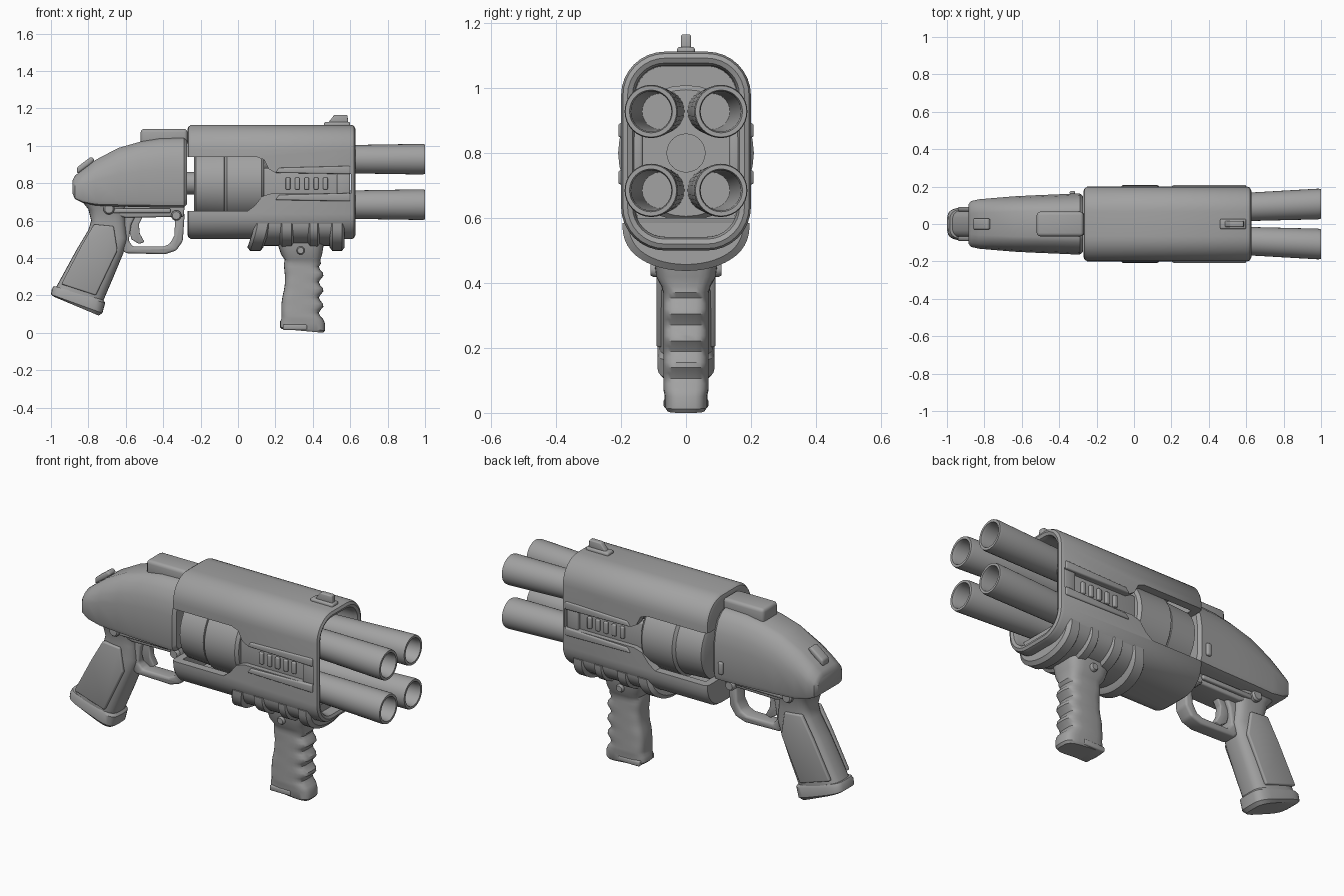
import bpy, bmesh, math
from mathutils import Vector

mat = bpy.data.materials.new("gunmetal_grey")
mat.diffuse_color = (0.36, 0.36, 0.36, 1)


def finish(name, bm, bevel=0.0, cutter=None, angle=35):
    bmesh.ops.recalc_face_normals(bm, faces=bm.faces)
    me = bpy.data.meshes.new(name)
    bm.to_mesh(me)
    bm.free()
    ob = bpy.data.objects.new(name, me)
    bpy.context.collection.objects.link(ob)
    me.materials.append(mat)
    bpy.ops.object.select_all(action='DESELECT')
    ob.select_set(True)
    bpy.context.view_layer.objects.active = ob
    if cutter:
        m = ob.modifiers.new("cut", 'BOOLEAN')
        m.object, m.operation, m.solver = cutter, 'DIFFERENCE', 'EXACT'
        bpy.ops.object.modifier_apply(modifier="cut")
    if bevel:
        m = ob.modifiers.new("bevel", 'BEVEL')
        m.width, m.segments, m.limit_method = bevel, 3, 'ANGLE'
        bpy.ops.object.modifier_apply(modifier="bevel")
    bpy.ops.object.shade_smooth_by_angle(angle=math.radians(angle))
    return ob


def loft(name, rings, **kw):
    """Skin a list of equal-length point rings and cap both ends."""
    bm = bmesh.new()
    vs = [[bm.verts.new(p) for p in r] for r in rings]
    n = len(vs[0])
    for a, b in zip(vs, vs[1:]):
        for i in range(n):
            j = (i + 1) % n
            bm.faces.new((a[i], a[j], b[j], b[i]))
    bm.faces.new(vs[0])
    bm.faces.new(vs[-1])
    return finish(name, bm, **kw)


def prism(name, profile, w, y=0.0, bevel=0.01, **kw):
    """Side outline (x, z) extruded across y."""
    return loft(name, [[(x, y + s * w, z) for x, z in profile] for s in (-1, 1)], bevel=bevel, **kw)


def box(name, x0, x1, z0, z1, w, y=0.0, bevel=0.01):
    return prism(name, [(x0, z0), (x1, z0), (x1, z1), (x0, z1)], w, y, bevel)


def turned(name, rows, axis='x', n=32):
    """Round part: rows of (position, radius, centre a, centre b) along an axis."""
    rings = []
    for p, r, a, b in rows:
        c = [(r * math.cos(2 * math.pi * i / n), r * math.sin(2 * math.pi * i / n)) for i in range(n)]
        rings.append([(p, a + u, b + v) if axis == 'x' else (a + u, p, b + v) for u, v in c])
    return loft(name, rings)


def round_rect(x, w, z0, z1, r, seg=8):
    pts = []
    for k, (sy, sz) in enumerate([(1, 1), (-1, 1), (-1, -1), (1, -1)]):
        cy, cz = sy * (w - r), (z1 - r if sz > 0 else z0 + r)
        for i in range(seg + 1):
            t = math.pi / 2 * (k + i / seg)
            pts.append((x, cy + r * math.cos(t), cz + r * math.sin(t)))
    return pts


def grip(name, rows, power=0.6, n=28, **kw):
    """Handle: rows of rear point, front point (x, z) and half width."""
    rings = []
    for ax, az, bx, bz, w in rows:
        ring = []
        for i in range(n):
            c, s = math.cos(2 * math.pi * i / n), math.sin(2 * math.pi * i / n)
            k = math.copysign(abs(c) ** power, c) / 2 + 0.5
            ring.append((ax + (bx - ax) * k, math.copysign(abs(s) ** power, s) * w, az + (bz - az) * k))
        rings.append(ring)
    return loft(name, rings, **kw)


# Shroud: hollow shell, open at the muzzle, with side windows cut through
window = prism("window_cutter", [(-0.4, 0.65), (0.05, 0.65), (0.09, 0.68), (0.13, 0.73), (0.18, 0.745),
               (0.605, 0.745), (0.605, 0.85), (0.2, 0.855), (0.165, 0.875), (0.14, 0.925), (0.1, 0.94),
               (-0.4, 0.94)], 0.5, bevel=0)
window.hide_render = True
shell = [(-0.27, 0.025), (-0.265, 0.01), (-0.25, 0), (0.605, 0), (0.62, 0.006), (0.627, 0.02),
         (0.62, 0.035), (0.6, 0.042), (-0.23, 0.045)]
loft("shroud", [round_rect(x, 0.2 - d, 0.5 + d, 1.112 - d, 0.135 - d) for x, d in shell], cutter=window)
bpy.data.objects.remove(window)

# Drum and its axle
turned("drum_rear", [(-0.235, 0.17, 0, 0.8), (-0.225, 0.19, 0, 0.8), (-0.075, 0.198, 0, 0.8), (-0.065, 0.18, 0, 0.8)])
turned("drum_front", [(-0.075, 0.19, 0, 0.8), (-0.06, 0.209, 0, 0.8), (0.125, 0.209, 0, 0.8), (0.14, 0.195, 0, 0.8)])
turned("drum_axle", [(-0.3, 0.06, 0, 0.8), (0.3, 0.06, 0, 0.8)])

# Window panels, ribs and rails on both sides
for s, side in ((-1, "right"), (1, "left")):
    box("window_panel_" + side, 0.13, 0.6, 0.72, 0.88, 0.02, s * 0.152)
    for i in range(5):
        box(f"panel_rib_{side}_{i}", 0.255 + i * 0.05, 0.28 + i * 0.05, 0.765, 0.83, 0.01, s * 0.175, 0.006)
    box("panel_post_" + side, 0.53, 0.6, 0.74, 0.86, 0.015, s * 0.178, 0.008)
    for z, part in ((0.87, "upper"), (0.725, "lower")):
        prism(f"{part}_rail_{side}", [(0.2, z - 0.015), (0.6, z - 0.022), (0.6, z + 0.022), (0.22, z + 0.012)],
              0.012, s * 0.196, 0.007)

# Four slightly splayed barrels with deep bores
for z, row in ((0.928, "upper"), (0.685, "lower")):
    for s, side in ((-1, "right"), (1, "left")):
        rows = [(0.14, 0.068, 0.073), (0.62, 0.076, 0.092), (0.985, 0.082, 0.107), (1.0, 0.079, 0.108),
                (1.0, 0.066, 0.108), (0.985, 0.062, 0.107), (0.3, 0.055, 0.08)]
        turned(f"barrel_{row}_{side}", [(x, r, s * y, z) for x, r, y in rows])

# Front sight
box("sight_base", 0.46, 0.6, 1.10, 1.127, 0.028)
prism("sight_blade", [(0.48, 1.12), (0.59, 1.12), (0.585, 1.165), (0.515, 1.165)], 0.016, bevel=0.006)

# Receiver: tapering body with sloped shoulders
rings = []
for x, z0, z1, w in [(-0.885, 0.745, 0.815, 0.105), (-0.872, 0.715, 0.84, 0.122), (-0.83, 0.695, 0.872, 0.132),
                     (-0.76, 0.68, 0.925, 0.138), (-0.64, 0.675, 0.988, 0.148), (-0.52, 0.672, 1.022, 0.154),
                     (-0.42, 0.67, 1.038, 0.158), (-0.29, 0.67, 1.042, 0.164), (-0.274, 0.685, 1.028, 0.15)]:
    h = z1 - z0
    half = [(0.8, 0), (0.95, 0.03), (1, 0.1), (1, 0.55), (0.94, 0.72), (0.8, 0.88), (0.6, 0.97), (0.45, 1)]
    rings.append([(x, w * a, z0 + h * b) for a, b in half] + [(x, -w * a, z0 + h * b) for a, b in reversed(half)])
loft("receiver", rings)
box("top_block", -0.52, -0.27, 1.0, 1.09, 0.066, bevel=0.018)
prism("rear_button", [(-0.86, 0.85), (-0.79, 0.9), (-0.765, 0.925), (-0.785, 0.942), (-0.86, 0.885)], 0.03, bevel=0.01)
box("left_catch", -0.345, -0.315, 0.72, 0.79, 0.01, 0.167)

# Trigger frame, guard, trigger and pins
prism("trigger_frame", [(-0.8, 0.71), (-0.72, 0.645), (-0.6, 0.615), (-0.29, 0.62), (-0.285, 0.69), (-0.5, 0.7)], 0.075)
prism("trigger_guard", [(-0.64, 0.46), (-0.6, 0.425), (-0.39, 0.42), (-0.33, 0.44), (-0.295, 0.49), (-0.285, 0.64),
      (-0.335, 0.64), (-0.34, 0.52), (-0.365, 0.475), (-0.4, 0.46), (-0.56, 0.46), (-0.585, 0.49),
      (-0.57, 0.58), (-0.54, 0.64), (-0.64, 0.64)], 0.042, bevel=0.012)
prism("trigger", [(-0.58, 0.64), (-0.5, 0.64), (-0.53, 0.58), (-0.525, 0.53), (-0.5, 0.485), (-0.53, 0.475),
      (-0.57, 0.5), (-0.585, 0.56)], 0.02, bevel=0.006)


def pin(name, x, z, r, w):
    turned(name, [(-w - 0.01, r * 0.75, x, z), (-w, r, x, z), (w, r, x, z), (w + 0.01, r * 0.75, x, z)], 'y', 16)


pin("frame_pin_rear", -0.69, 0.662, 0.03, 0.1)
pin("frame_pin_front", -0.33, 0.627, 0.028, 0.085)
for s, side in ((-1, "right"), (1, "left")):
    box("selector_" + side, -0.67, -0.36, 0.64, 0.665, 0.012, s * 0.08, 0.008)

# Rear grip, side panels and butt plate
grip("rear_grip", [(-0.84, 0.71, -0.58, 0.68, 0.1), (-0.8, 0.66, -0.6, 0.64, 0.085), (-0.785, 0.6, -0.6, 0.58, 0.078),
     (-0.8, 0.55, -0.59, 0.5, 0.078), (-0.86, 0.45, -0.615, 0.42, 0.082), (-0.92, 0.34, -0.665, 0.3, 0.084),
     (-0.98, 0.23, -0.725, 0.16, 0.082)])
for s, side in ((-1, "right"), (1, "left")):
    prism("grip_panel_" + side, [(-0.77, 0.58), (-0.665, 0.57), (-0.645, 0.44), (-0.76, 0.2), (-0.945, 0.26),
          (-0.84, 0.46)], 0.012, s * 0.079, 0.008)
grip("butt_plate", [(-0.985, 0.25, -0.72, 0.175, 0.08), (-0.995, 0.235, -0.71, 0.16, 0.088),
     (-1.0, 0.205, -0.725, 0.105, 0.088), (-0.985, 0.193, -0.745, 0.092, 0.075)], power=0.5)


# Foregrip saddle: half-round cradle with ribs
def cradle(name, x0, x1, w, bottom, top=0.6, slope=0.0):
    rings = []
    for x, d in ((x0, 0.02), (x0 + 0.015, 0), (x1 - 0.015, 0), (x1, 0.02)):
        ring = []
        for i in range(25):
            c, s = math.cos(math.pi * i / 24), math.sin(math.pi * i / 24)
            ring.append((x + slope * (1 - s), (w - d) * c, top - (top - bottom - d) * s ** 0.8))
        rings.append(ring)
    loft(name, rings)


cradle("saddle", 0.08, 0.55, 0.19, 0.465, slope=0.02)
for i, (a, b) in enumerate([(0.05, 0.135), (0.22, 0.3), (0.37, 0.44), (0.49, 0.57)]):
    cradle(f"saddle_rib_{i}", a, b, 0.196, 0.437 if i in (0, 3) else 0.45, 0.585, 0.04 if i == 0 else 0)

# Foregrip with finger grooves on the muzzle side
rows = [(0.21, 0.48, 0.46, 0.48, 0.1), (0.23, 0.42, 0.45, 0.42, 0.092), (0.25, 0.39, 0.44, 0.39, 0.076)]
for i in range(19):
    z = 0.37 - i * 0.0165
    back = 0.25 - 0.028 * max(0, (0.3 - z) / 0.3) + 0.004 * math.sin(z * 30)
    rows.append((back, z, 0.445 + 0.013 * math.cos((z - 0.31) * 2 * math.pi / 0.082), z, 0.07))
rows += [(0.225, 0.06, 0.465, 0.05, 0.066), (0.225, 0.03, 0.465, 0.012, 0.066), (0.235, 0.02, 0.455, 0.0, 0.058)]
grip("foregrip", rows, power=0.55)
box("foregrip_latch", 0.24, 0.37, 0.015, 0.045, 0.069, bevel=0.008)
pin("foregrip_pin", 0.335, 0.44, 0.022, 0.1)
